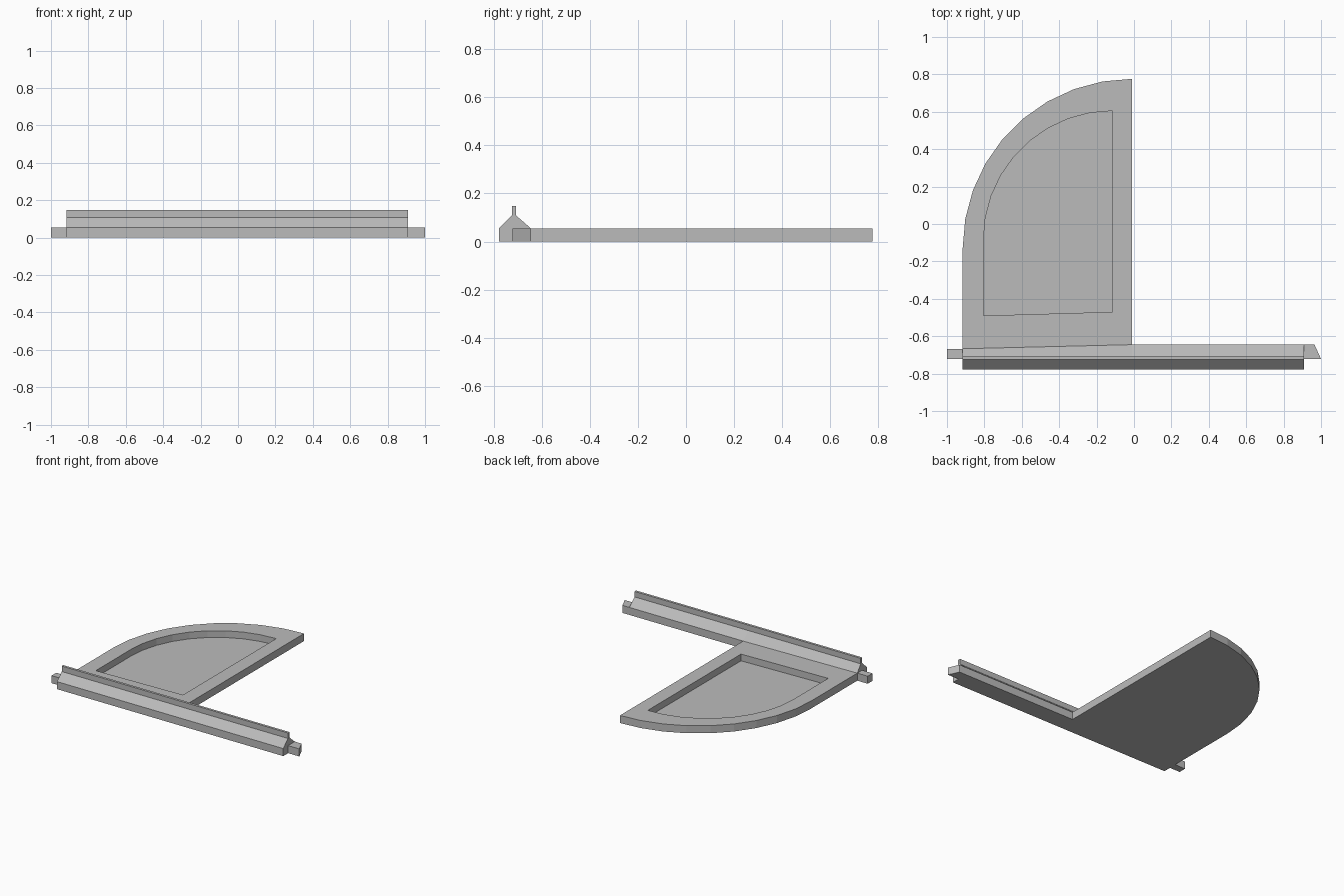
import bpy, bmesh
from math import cos, sin, radians

cube = bpy.data.objects.get("Cube")
if cube:
    bpy.data.objects.remove(cube)

grey = bpy.data.materials.new("plain_grey")
grey.use_nodes = True
colour = (0.5, 0.5, 0.5, 1)
grey.diffuse_color = colour
grey.node_tree.nodes["Principled BSDF"].inputs["Base Color"].default_value = colour

THICK = 0.055   # panel and peg height
FLOOR = 0.006   # recess floor height


def make_object(name, loops, hidden=()):
    """Skin a stack of matching loops, cap both ends, drop hidden joint faces."""
    bm = bmesh.new()
    rings = [[bm.verts.new(p) for p in loop] for loop in loops]
    n = len(rings[0])
    joint = []
    for k, (a, b) in enumerate(zip(rings, rings[1:])):
        for i in range(n):
            j = (i + 1) % n
            face = bm.faces.new((a[i], a[j], b[j], b[i]))
            if (k, i) in hidden:
                joint.append(face)
    bm.faces.new(rings[0])
    bm.faces.new(rings[-1])
    bmesh.ops.recalc_face_normals(bm, faces=bm.faces[:])
    bmesh.ops.delete(bm, geom=joint, context='FACES')
    mesh = bpy.data.meshes.new(name)
    bm.to_mesh(mesh)
    bm.free()
    mesh.materials.append(grey)
    obj = bpy.data.objects.new(name, mesh)
    bpy.context.collection.objects.link(obj)
    return obj


def quarter_outline(cx, cy, r, front_inner, front_outer):
    """Straight-sided outline whose back outer corner is a quarter circle."""
    arc = [(cx - r * cos(radians(a)), cy + r * sin(radians(a)))
           for a in range(0, 91, 10)]
    return [(cx - r, front_outer)] + arc + [(cx, front_inner)]


def at_height(outline, z):
    return [(x, y, z) for x, y in outline]


# Recessed panel: outer wall, flat rim, inner wall, thin floor
outer = quarter_outline(-0.01, -0.13, 0.906, -0.645, -0.667)
inner = quarter_outline(-0.115, -0.085, 0.69, -0.47, -0.49)
make_object("recessed_panel",
            [at_height(outer, 0), at_height(outer, THICK),
             at_height(inner, THICK), at_height(inner, FLOOR)],
            hidden={(0, len(outer) - 1)})


# Ridged rail: back edge tapers slightly along the panel
def rail_section(x, back):
    profile = [(-0.778, 0), (-0.778, THICK), (-0.724, 0.108), (-0.724, 0.148),
               (-0.706, 0.148), (-0.706, 0.108), (back, THICK), (back, 0)]
    return [(x, y, z) for y, z in profile]


make_object("ridged_rail",
            [rail_section(-0.916, -0.667), rail_section(-0.01, -0.645),
             rail_section(0.91, -0.645)],
            hidden={(0, 6)})

# End pegs
pegs = {
    "right_peg": [(-1, -0.722), (-0.916, -0.722), (-0.916, -0.667), (-1, -0.667)],
    "left_peg": [(0.91, -0.722), (1, -0.722), (0.965, -0.645), (0.91, -0.645)],
}
for name, outline in pegs.items():
    make_object(name, [at_height(outline, 0), at_height(outline, THICK)])
